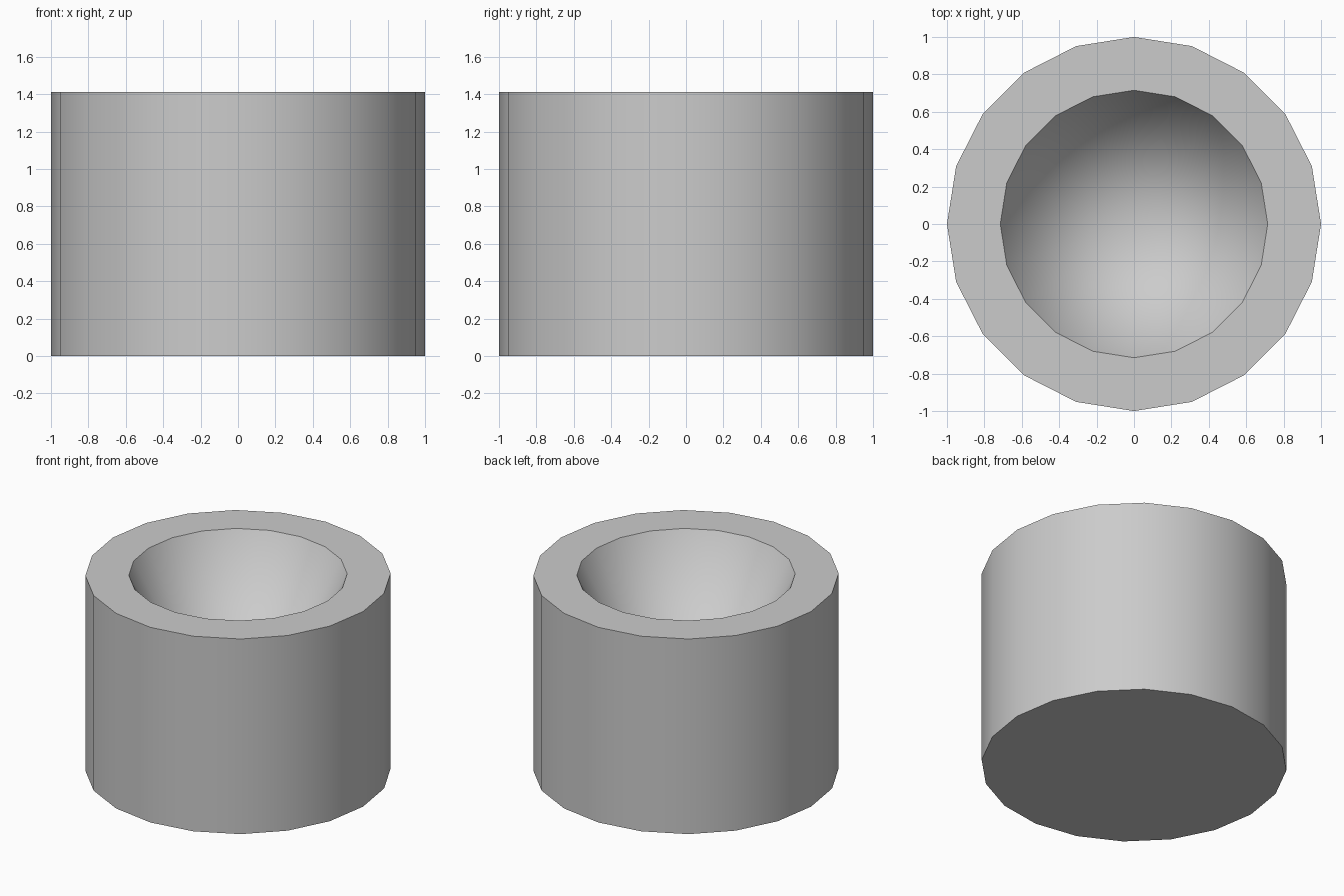
import bpy, bmesh
from math import cos, sin, tau, radians

if "Cube" in bpy.data.objects:
    bpy.data.objects.remove(bpy.data.objects["Cube"])

SIDES = 20
HEIGHT = 1.41


def ring(bm, radius, z):
    return [bm.verts.new((radius * cos(tau * i / SIDES), radius * sin(tau * i / SIDES), z))
            for i in range(SIDES)]


bm = bmesh.new()
base = ring(bm, 1.0, 0.0)
outer_rim = ring(bm, 1.0, HEIGHT)
inner_rim = ring(bm, 0.715, HEIGHT)
tip = bm.verts.new((0, 0, 0.1))

# Flat underside
bm.faces.new(base[::-1])
for i in range(SIDES):
    j = (i + 1) % SIDES
    # Outer wall, flat rim, conical hollow
    bm.faces.new((base[i], base[j], outer_rim[j], outer_rim[i]))
    bm.faces.new((outer_rim[i], outer_rim[j], inner_rim[j], inner_rim[i]))
    bm.faces.new((inner_rim[i], inner_rim[j], tip))

mesh = bpy.data.meshes.new("hollowed_cylinder")
bm.to_mesh(mesh)
bm.free()
body = bpy.data.objects.new("hollowed_cylinder", mesh)
bpy.context.collection.objects.link(body)

# Smooth walls with crisp rims
bpy.context.view_layer.objects.active = body
body.select_set(True)
bpy.ops.object.shade_smooth_by_angle(angle=radians(30))
